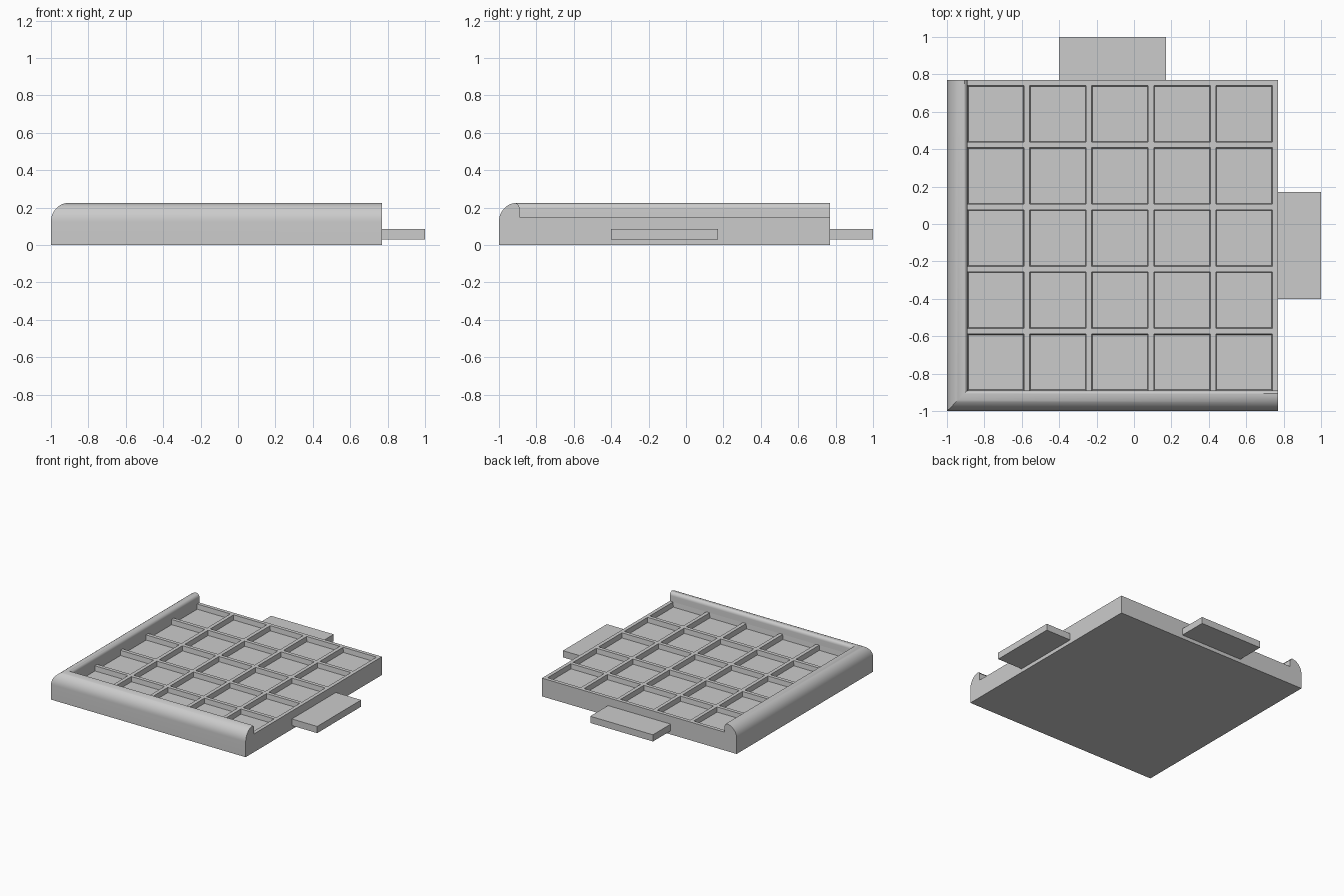
import bpy, bmesh, math
from mathutils import Vector

cube = bpy.data.objects.get("Cube")
if cube:
    bpy.data.objects.remove(cube, do_unlink=True)

LOW, HIGH = -1.0, 0.77      # outer square of the tray
RIM = 0.11                  # rim width
TOP, RIM_TOP = 0.15, 0.225  # rib top and rim crest
CELLS, RIB, DEPTH = 5, 0.03, 0.04

grey = bpy.data.materials.new("plain grey")
grey.use_nodes = True
colour = (0.6, 0.6, 0.6, 1)
grey.diffuse_color = colour
grey.node_tree.nodes["Principled BSDF"].inputs["Base Color"].default_value = colour


def finish(bm, name, smooth=False):
    bmesh.ops.recalc_face_normals(bm, faces=bm.faces)
    mesh = bpy.data.meshes.new(name)
    bm.to_mesh(mesh)
    bm.free()
    mesh.materials.append(grey)
    obj = bpy.data.objects.new(name, mesh)
    bpy.context.collection.objects.link(obj)
    if smooth:
        bpy.ops.object.select_all(action='DESELECT')
        obj.select_set(True)
        bpy.context.view_layer.objects.active = obj
        bpy.ops.object.shade_smooth_by_angle(angle=math.radians(30))
    return obj


def arc(cx, cz, rx, rz, start, end, steps):
    angles = [math.radians(start + (end - start) * i / steps) for i in range(steps + 1)]
    return [(cx + rx * math.cos(a), cz + rz * math.sin(a)) for a in angles]


# Rounded rim: one profile swept along two sides with a mitred corner
profile = [(0, 0)]
profile += arc(0.095, 0.125, 0.095, 0.1, 180, 90, 12)
profile += arc(0.08, 0.195, 0.03, 0.03, 75, 0, 6)
profile += [(RIM, 0)]
bm = bmesh.new()
rings = [
    [bm.verts.new((HIGH, LOW + d, z)) for d, z in profile],
    [bm.verts.new((LOW + d, LOW + d, z)) for d, z in profile],
    [bm.verts.new((LOW + d, HIGH, z)) for d, z in profile],
]
for a, b in zip(rings, rings[1:]):
    for i in range(len(profile)):
        j = (i + 1) % len(profile)
        bm.faces.new((a[i], a[j], b[j], b[i]))
bm.faces.new(rings[0])
bm.faces.new(rings[-1])
finish(bm, "rounded_rim", smooth=True)

# Bed: lattice of ribs with sunken, slightly tapered square pockets
start = LOW + RIM
pitch = (HIGH - start) / CELLS
lines = []
for i in range(CELLS):
    lines += [start + i * pitch, start + (i + 1) * pitch - RIB]
lines.append(HIGH)
bm = bmesh.new()
grid = [[bm.verts.new((x, y, TOP)) for y in lines] for x in lines]
pockets = []
for i in range(len(lines) - 1):
    for j in range(len(lines) - 1):
        face = bm.faces.new((grid[i][j], grid[i + 1][j], grid[i + 1][j + 1], grid[i][j + 1]))
        if i % 2 == 0 and j % 2 == 0:
            pockets.append(face)
border = [e for e in bm.edges if e.is_boundary]
skirt = bmesh.ops.extrude_edge_only(bm, edges=border)["geom"]
for v in skirt:
    if isinstance(v, bmesh.types.BMVert):
        v.co.z = 0
bmesh.ops.holes_fill(bm, edges=[e for e in bm.edges if e.is_boundary], sides=0)
bmesh.ops.inset_individual(bm, faces=pockets, thickness=0.006, depth=-DEPTH)
finish(bm, "pocketed_bed")


# Connector tabs on the two open sides
def tab(name, low, high):
    bm = bmesh.new()
    bmesh.ops.create_cube(bm, size=1)
    low, high = Vector(low), Vector(high)
    bmesh.ops.scale(bm, vec=high - low, verts=bm.verts)
    bmesh.ops.translate(bm, vec=(low + high) / 2, verts=bm.verts)
    finish(bm, name)


tab("left_tab", (HIGH, -0.4, 0.03), (1, 0.17, 0.085))
tab("back_tab", (-0.4, HIGH, 0.03), (0.17, 1, 0.085))
